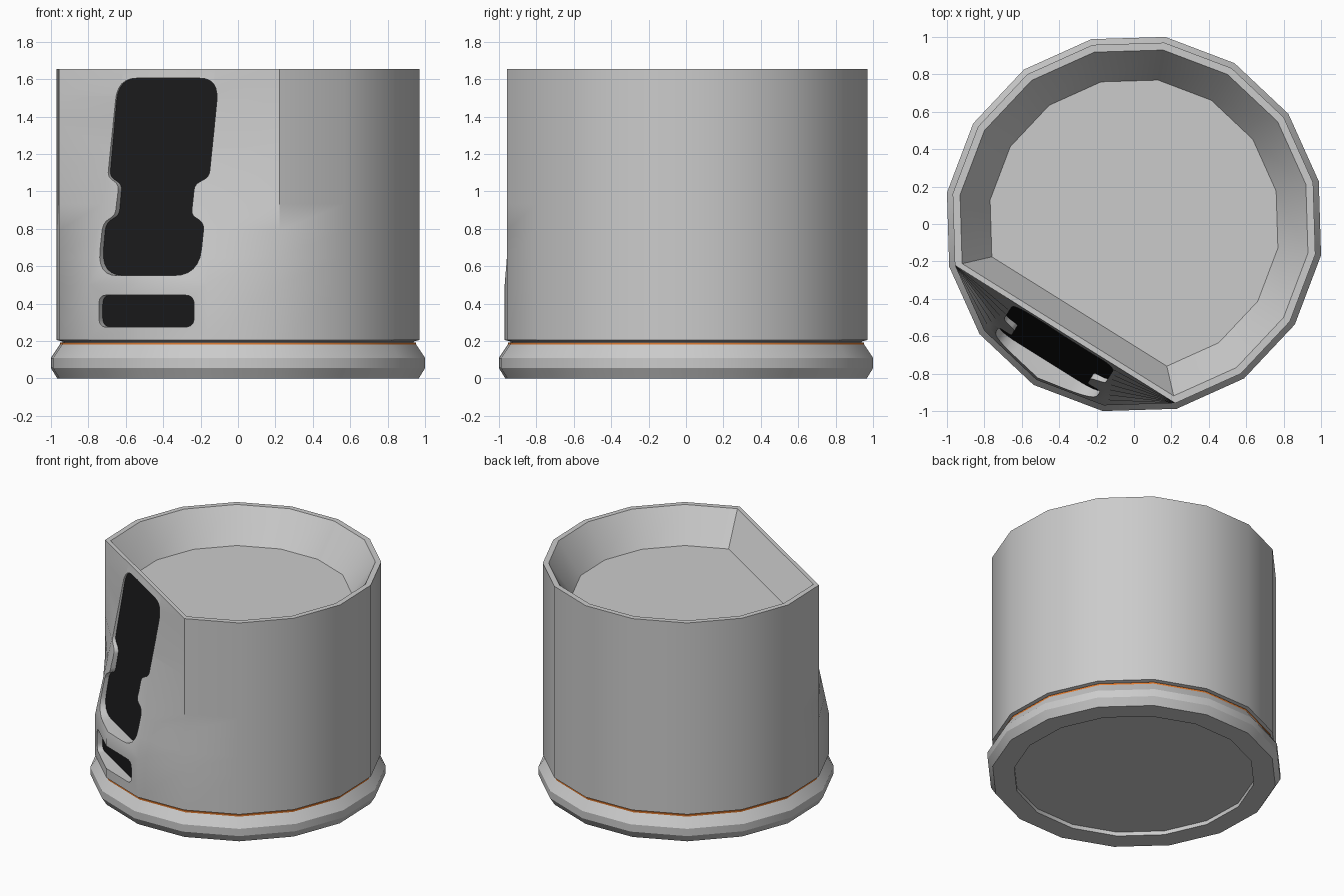
import bpy, bmesh
from math import cos, sin, radians
from mathutils import Vector

if "Cube" in bpy.data.objects:
    bpy.data.objects.remove(bpy.data.objects["Cube"])

SIDES, START, CUT = 16, 13.0, 238.0      # side count, first corner angle, angle of the flat
U = Vector((cos(radians(CUT + 90)), sin(radians(CUT + 90)), 0))
N = Vector((cos(radians(CUT)), sin(radians(CUT)), 0))


def material(name, color):
    m = bpy.data.materials.new(name)
    m.diffuse_color = color
    m.use_nodes = True
    m.node_tree.nodes["Principled BSDF"].inputs["Base Color"].default_value = m.diffuse_color
    return m


def finish(name, bm, mat=None):
    bmesh.ops.recalc_face_normals(bm, faces=bm.faces)
    me = bpy.data.meshes.new(name)
    bm.to_mesh(me)
    bm.free()
    ob = bpy.data.objects.new(name, me)
    bpy.context.collection.objects.link(ob)
    if mat:
        me.materials.append(mat)
    return ob


def smooth(ob):
    bpy.ops.object.select_all(action='DESELECT')
    bpy.context.view_layer.objects.active = ob
    ob.select_set(True)
    bpy.ops.object.shade_smooth_by_angle(angle=radians(30))


def ring(r, z, round_=1.0):
    """16-sided section; round_=0 flattens one quarter to a chord."""
    pts = []
    for k in range(SIDES):
        a = START + k * 360 / SIDES
        off, q = a - CUT, r
        if abs(off) < 45.1:
            chord = r * cos(radians(45)) / cos(radians(off))
            q = chord + (r - chord) * round_
        pts.append(Vector((q * cos(radians(a)), q * sin(radians(a)), z)))
    return pts


def loft(name, loops, mat=None):
    bm = bmesh.new()
    rows = [[bm.verts.new(p) for p in loop] for loop in loops]
    n = len(rows[0])
    for a, b in zip(rows, rows[1:]):
        for i in range(n):
            j = (i + 1) % n
            bm.faces.new((a[i], a[j], b[j], b[i]))
    bm.faces.new(rows[0])
    bm.faces.new(rows[-1])
    return finish(name, bm, mat)


def rounded(half):
    """Mirror a right-hand outline of (u, z, radius) and round its corners."""
    full = half + [(-u, z, r) for u, z, r in reversed(half)]
    pts, n = [], len(full)
    for i, (u, z, r) in enumerate(full):
        p = Vector((u, z))
        a, b = (p + (Vector(full[k][:2]) - p).normalized() * r
                for k in ((i - 1) % n, (i + 1) % n))
        for s in range(7):
            t = s / 6
            pts.append(a * (1 - t) ** 2 + p * (2 * t * (1 - t)) + b * t * t)
    return pts


def prism(name, outline, back, front, mat=None):
    """Outline in the flat's own frame, extruded along its normal."""
    return loft(name, [[U * p.x + N * d(p.y) + Vector((0, 0, p.y)) for p in outline]
                       for d in (back, front)], mat)


dark = material("dark_glass", (0.01, 0.01, 0.011, 1))
orange = material("orange", (0.75, 0.2, 0.03, 1))

# Foot with recessed underside, and thin accent ring
base = loft("base", [ring(r, z) for r, z in (
    (0.83, 0.03), (0.83, 0), (0.98, 0), (1.014, 0.055),
    (1.014, 0.11), (0.965, 0.182))])
accent = loft("accent_ring", [ring(0.966, 0.178), ring(0.966, 0.193)], orange)

# Body: round at the bottom, blending to a flat front at the top, with dished lid
TOP, BLEND, R = 1.655, 0.5, 0.983
loops = [ring(0.95, 0.19), ring(0.955, 0.198), ring(R, 0.205)]
loops += [ring(R, BLEND + (TOP - BLEND) * i / 8, 1 - i / 8) for i in range(9)]
loops += [ring(0.943, TOP, 0), ring(0.78, 1.42, 0)]
body = loft("body", loops)

# Window pockets and their dark panes
window = rounded([(0.32, 1.605, 0.12), (0.32, 1.08, 0.03), (0.24, 1.035, 0.03),
                  (0.24, 0.875, 0.03), (0.32, 0.83, 0.04), (0.32, 0.55, 0.14)])
slot = rounded([(0.3, 0.445, 0.05), (0.3, 0.275, 0.05)])
panes = (("window_pane", window, lambda z: 0.693 + 0.167 * (1.6 - z)),
         ("slot_pane", slot, lambda z: 0.885))
for name, outline, depth in panes:
    cutter = prism(name + "_cutter", outline, lambda z: depth(z) - 0.005, lambda z: 1.2)
    mod = body.modifiers.new("pocket", 'BOOLEAN')
    mod.operation, mod.solver, mod.object = 'DIFFERENCE', 'EXACT', cutter
    bpy.context.view_layer.objects.active = body
    bpy.ops.object.modifier_apply(modifier=mod.name)
    bpy.data.objects.remove(cutter)
    prism(name, outline, lambda z: depth(z) - 0.03, depth, dark)

for ob in (base, accent, body):
    smooth(ob)
